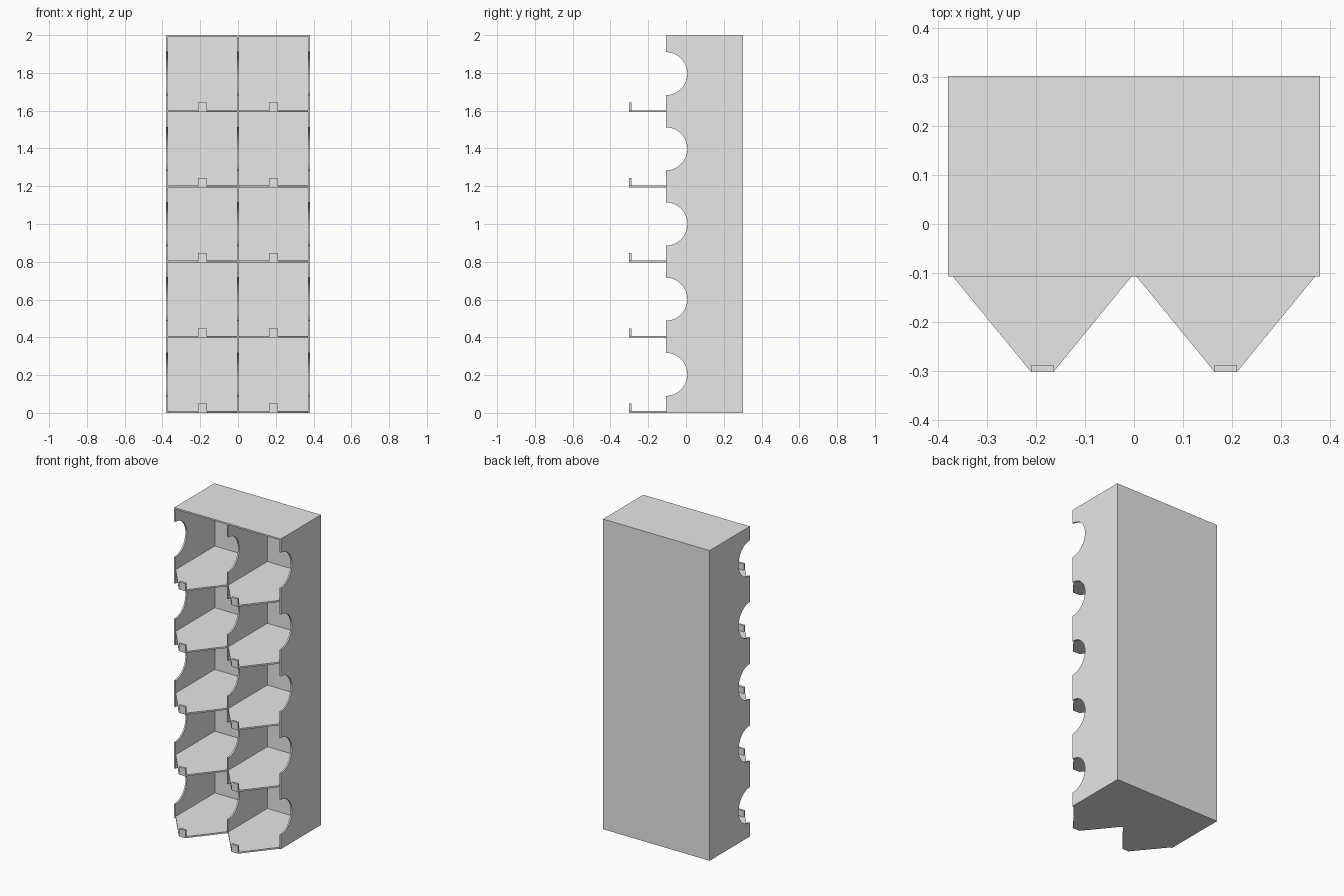
import bpy, bmesh, math
from mathutils import Vector

if "Cube" in bpy.data.objects:
    bpy.data.objects.remove(bpy.data.objects["Cube"], do_unlink=True)

W, H, T = 0.38, 2.0, 0.01          # half width, height, board thickness
FRONT, BACK, LIP = -0.107, 0.302, -0.302
ROWS = 5
PITCH = (H - T) / ROWS
NOTCH = 0.114

grey = bpy.data.materials.new("light_grey")
grey.use_nodes = True
grey.diffuse_color = (0.8, 0.8, 0.8, 1)
grey.node_tree.nodes["Principled BSDF"].inputs["Base Color"].default_value = (0.8, 0.8, 0.8, 1)


def prism(name, outline, depth):
    """Extrude a closed outline of points along the depth vector."""
    bm = bmesh.new()
    face = bm.faces.new([bm.verts.new(p) for p in outline])
    grown = bmesh.ops.extrude_face_region(bm, geom=[face], use_keep_orig=True)
    moved = [v for v in grown["geom"] if isinstance(v, bmesh.types.BMVert)]
    bmesh.ops.translate(bm, verts=moved, vec=Vector(depth))
    bmesh.ops.recalc_face_normals(bm, faces=bm.faces)
    mesh = bpy.data.meshes.new(name)
    bm.to_mesh(mesh)
    bm.free()
    mesh.materials.append(grey)
    obj = bpy.data.objects.new(name, mesh)
    bpy.context.collection.objects.link(obj)
    return obj


def box(name, x0, x1, y0, y1, z0, z1):
    return prism(name, [(x0, y0, z0), (x1, y0, z0), (x1, y1, z0), (x0, y1, z0)], (0, 0, z1 - z0))


def wall(name, x, back, top):
    """Upright board with a half-round hand notch in each row."""
    pts = [(x, back, top), (x, back, 0), (x, FRONT, 0)]
    steps = 32
    for row in range(ROWS):
        mid = T / 2 + PITCH * (row + 0.5)
        for i in range(steps + 1):
            a = math.pi * (i / steps - 0.5)
            pts.append((x, FRONT + NOTCH * math.cos(a), mid + NOTCH * math.sin(a)))
    pts.append((x, FRONT, top))
    obj = prism(name, pts, (T, 0, 0))
    bpy.context.view_layer.objects.active = obj
    obj.select_set(True)
    bpy.ops.object.shade_smooth_by_angle(angle=math.radians(30))
    obj.select_set(False)


# Uprights, back and top
wall("right_wall", -W, BACK, H)
wall("left_wall", W - T, BACK, H)
wall("divider", -T / 2, BACK - T, H - T)
box("back_panel", T - W, W - T, BACK - T, BACK, 0, H - T)
box("top_panel", T - W, W - T, FRONT, BACK, H - T, H)

# Shelves with tapered front tongues and small end stops
inner, outer = T / 2, W - T
mid = (inner + outer) / 2
tip = 0.023
for side, label in ((-1, "right"), (1, "left")):
    for row in range(ROWS):
        z = row * PITCH
        outline = [(inner, BACK - T), (inner, FRONT), (mid - tip, LIP),
                   (mid + tip, LIP), (outer, FRONT), (outer, BACK - T)]
        prism(f"{label}_shelf_{row + 1}", [(side * x, y, z) for x, y in outline], (0, 0, T))
        box(f"{label}_stop_{row + 1}", side * mid - tip, side * mid + tip,
            LIP, LIP + 0.014, z + T, z + 0.05)
